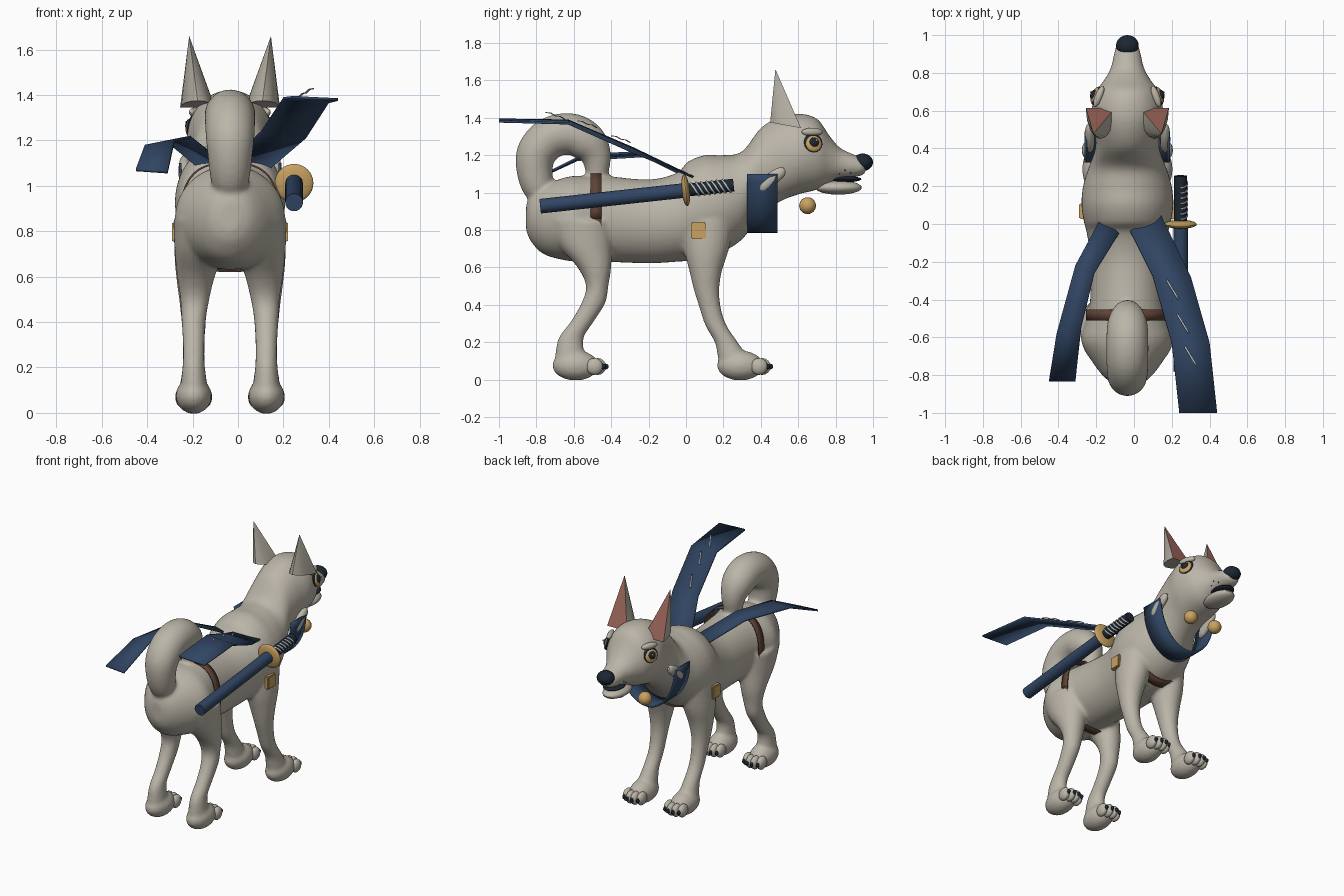
import bpy, bmesh, math
from mathutils import Vector, Matrix
from mathutils.bvhtree import BVHTree

if "Cube" in bpy.data.objects:
    bpy.data.objects.remove(bpy.data.objects["Cube"])

CX = -0.035  # body centre line


def material(name, *rgb):
    m = bpy.data.materials.new(name)
    m.diffuse_color = (*rgb, 1)
    m.use_nodes = True
    m.node_tree.nodes["Principled BSDF"].inputs["Base Color"].default_value = m.diffuse_color
    return m


FUR = material("warm_grey_fur", 0.50, 0.465, 0.395)
NAVY = material("navy_cloth", 0.030, 0.060, 0.125)
DARK = material("dark_navy", 0.012, 0.020, 0.032)
GOLD = material("gold", 0.58, 0.36, 0.12)
BROWN = material("brown_leather", 0.11, 0.055, 0.035)
PINK = material("ear_pink", 0.33, 0.13, 0.10)
LIGHT = material("pale_grey", 0.50, 0.53, 0.55)


def finish(name, bm, *mats, angle=40):
    bmesh.ops.recalc_face_normals(bm, faces=bm.faces)
    me = bpy.data.meshes.new(name)
    bm.to_mesh(me)
    bm.free()
    ob = bpy.data.objects.new(name, me)
    bpy.context.collection.objects.link(ob)
    for m in mats:
        me.materials.append(m)
    bpy.ops.object.select_all(action='DESELECT')
    ob.select_set(True)
    bpy.context.view_layer.objects.active = ob
    bpy.ops.object.shade_smooth_by_angle(angle=math.radians(angle))
    return ob


def spline(rows, steps=5):
    out = []
    for i in range(len(rows) - 1):
        p = [rows[max(i - 1, 0)], rows[i], rows[i + 1], rows[min(i + 2, len(rows) - 1)]]
        for k in range(steps):
            t = k / steps
            out.append([0.5 * (2 * b + (c - a) * t + (2 * a - 5 * b + 4 * c - d) * t * t
                        + (3 * b - a - 3 * c + d) * t ** 3) for a, b, c, d in zip(*p)])
    return out + [list(rows[-1])]


def tube(bm, rows, v=None, n=28):
    """rows: x, y, z, half width, half depth; v: fixed depth direction of the rings"""
    rows = spline(rows)
    pts = [Vector(r[:3]) for r in rows]
    rings = []
    for i, r in enumerate(rows):
        tan = pts[min(i + 1, len(pts) - 1)] - pts[max(i - 1, 0)]
        d = Vector(v) if v else tan.cross(Vector((1, 0, 0))).normalized()
        rings.append([bm.verts.new(pts[i] + Vector((r[3] * math.cos(a), 0, 0)) + d * r[4] * math.sin(a))
                      for a in [math.tau * k / n for k in range(n)]])
    for a, b in zip(rings, rings[1:]):
        for k in range(n):
            bm.faces.new((a[k], a[(k + 1) % n], b[(k + 1) % n], b[k]))
    bm.faces.new(rings[0])
    bm.faces.new(rings[-1])


def ball(bm, loc, size, rot=None, seg=24):
    m = Matrix.Translation(loc) @ (rot.to_matrix().to_4x4() if rot else Matrix()) @ Matrix.Diagonal((*size, 1))
    bmesh.ops.create_uvsphere(bm, u_segments=seg, v_segments=seg // 2, radius=1, matrix=m)


def blob(name, loc, size, mat, rot=None, seg=24):
    bm = bmesh.new()
    ball(bm, loc, size, rot, seg)
    return finish(name, bm, mat)


def rod(name, a, b, r, mat, n=24):
    a, b = Vector(a), Vector(b)
    bm = bmesh.new()
    m = Matrix.Translation((a + b) / 2) @ (b - a).to_track_quat('Z', 'X').to_matrix().to_4x4()
    bmesh.ops.create_cone(bm, cap_ends=True, segments=n, radius1=r, radius2=r, depth=(b - a).length, matrix=m)
    return finish(name, bm, mat)


def sheet(name, left, right, mat, thick=0.012):
    bm = bmesh.new()
    rows = [(bm.verts.new(a), bm.verts.new(b)) for a, b in zip(left, right)]
    for (a, b), (c, d) in zip(rows, rows[1:]):
        bm.faces.new((a, b, d, c))
    ob = finish(name, bm, mat)
    s = ob.modifiers.new("thickness", 'SOLIDIFY')
    s.thickness, s.offset = thick, 0
    return ob


# Body from rump to muzzle: y, top, bottom, half width
outline = [(-.855, .93, .80, .04), (-.83, .99, .74, .10), (-.76, 1.04, .67, .165), (-.63, 1.085, .635, .24),
           (-.53, 1.09, .63, .225), (-.44, 1.09, .63, .2), (-.2, 1.07, .622, .195), (-.05, 1.105, .63, .215),
           (.01, 1.165, .635, .23), (.1, 1.2, .65, .243), (.2, 1.2, .685, .235), (.3, 1.22, .75, .205),
           (.4, 1.345, .875, .17), (.5, 1.405, .95, .175), (.6, 1.422, .99, .19), (.7, 1.395, 1.015, .165),
           (.77, 1.30, 1.05, .118), (.83, 1.235, 1.07, .087), (.93, 1.19, 1.088, .064), (.96, 1.165, 1.105, .045)]
bm = bmesh.new()
tube(bm, [(CX, y, (t + b) / 2, w, (t - b) / 2) for y, t, b, w in outline], (0, 0, 1), 40)

# Legs and paws: y, z, side offset, half width, half depth
front = [(.12, .85, .13, .11, .14), (.11, .7, .145, .10, .12), (.105, .58, .155, .08, .087),
         (.11, .48, .16, .062, .068), (.13, .38, .16, .052, .057), (.16, .29, .16, .048, .057),
         (.215, .2, .16, .05, .062), (.25, .12, .16, .06, .08), (.26, .07, .16, .06, .08)]
rear = [(-.57, .85, .12, .13, .18), (-.54, .72, .135, .11, .145), (-.49, .6, .15, .083, .09),
        (-.475, .5, .155, .064, .06), (-.495, .41, .16, .054, .064), (-.555, .31, .16, .048, .062),
        (-.615, .22, .16, .048, .067), (-.62, .12, .16, .058, .08), (-.62, .07, .16, .058, .08)]
claws = bmesh.new()
toes = bmesh.new()
for s in (-1, 1):
    for leg, foot in ((front, .29), (rear, -.59)):
        tube(bm, [(CX + s * o, y, z, w, d) for y, z, o, w, d in leg], (0, 1, 0))
        ball(bm, (CX + s * .16, foot, .075), (.08, .125, .08))
        for t in (-.054, -.018, .018, .054):
            x = CX + s * .16 + t
            reach = foot + .125 - abs(t) * .45
            ball(toes, (x, reach, .07), (.027, .046, .045), seg=16)
            ball(claws, (x, reach + .042, .07), (.011, .018, .016), seg=10)

# Curled tail
tube(bm, [(CX, y, z, r, r) for y, z, r in
          [(-.74, .95, .06), (-.79, 1.03, .085), (-.81, 1.13, .098), (-.795, 1.22, .107), (-.72, 1.295, .111),
           (-.61, 1.312, .111), (-.525, 1.265, .105), (-.48, 1.19, .08), (-.475, 1.08, .055)]])
body = finish("body", bm, FUR)
r = body.modifiers.new("merge", 'REMESH')
r.mode, r.voxel_size, r.use_smooth_shade = 'VOXEL', 0.012, True
sm = body.modifiers.new("soften", 'SMOOTH')
sm.factor, sm.iterations = 0.5, 5
finish("toes", toes, FUR)
finish("claws", claws, DARK)

# Muzzle details
blob("nose", (CX, .945, 1.162), (.06, .055, .047), DARK)
blob("lower_jaw", (CX, .815, 1.027), (.078, .125, .038), FUR)
blob("mouth", (CX, .85, 1.072), (.066, .088, .017), DARK)

# Eyes and whisker dots sit on the head surface
bpy.context.view_layer.update()
tree = BVHTree.FromObject(body, bpy.context.evaluated_depsgraph_get())
for s in (-1, 1):
    side = "right" if s > 0 else "left"
    hit, nor, _, _ = tree.ray_cast(Vector((CX + s, .68, 1.26)), Vector((-s, 0, 0)))
    q = nor.to_track_quat('Z', 'Y')
    up = Vector((0, 0, .006))
    for part, rad, off, mat in (("rim", .052, .0, DARK), ("iris", .044, .008, GOLD), ("pupil", .026, .017, DARK)):
        blob(f"{side}_eye_{part}", hit + nor * off + (up if part != "iris" else up * 0), (rad, rad, .014), mat, q)
    blob(f"{side}_eye_glint", hit + nor * .031 + Vector((0, .008, .014)), (.006, .006, .003), LIGHT, q, 10)
    blob(f"{side}_brow", hit + Vector((-s * .014, -.005, .064)), (.06, .022, .02), FUR, q)
    for y, z in ((.82, 1.10), (.85, 1.12), (.88, 1.105)):
        dot, n2, _, _ = tree.ray_cast(Vector((CX + s, y, z)), Vector((-s, 0, 0)))
        if dot:
            blob(f"{side}_whisker_dot", dot, (.004, .004, .004), DARK, seg=8)

    # Ears: rounded back, flat front with pink inset
    bm = bmesh.new()
    base = [bm.verts.new((CX + s * (.143 + .077 * math.cos(a)), .615 - .165 * math.sin(a),
                          1.345 + .03 * math.sin(a))) for a in [math.pi * k / 8 for k in range(9)]]
    tip = bm.verts.new((CX + s * .18, .478, 1.66))
    for a, b in zip(base, base[1:]):
        bm.faces.new((a, b, tip))
    bm.faces.new(base)
    inner = bm.faces.new((base[-1], base[0], tip))
    bmesh.ops.inset_region(bm, faces=[inner], thickness=.017, depth=0, use_boundary=True, use_even_offset=True)
    inner.material_index = 1
    finish(f"{side}_ear", bm, FUR, PINK)

    # Neck knots, bells and gold side plates
    bm = bmesh.new()
    tube(bm, [(CX + s * .2, y, z, w * .75, w) for y, z, w in
              [(.385, 1.005, .012), (.41, 1.03, .032), (.46, 1.075, .036), (.51, 1.11, .028), (.53, 1.12, .01)]], n=14)
    finish(f"{side}_knot", bm, FUR)
    blob(f"{side}_bell", (CX + s * .1, .65, .93), (.045, .045, .045), GOLD)
    bm = bmesh.new()
    bmesh.ops.create_cube(bm, size=1, matrix=Matrix.Translation((CX + s * .24, .067, .797))
                          @ Matrix.Diagonal((.03, .082, .09, 1)))
    bmesh.ops.bevel(bm, geom=bm.edges[:], offset=.006, segments=2, affect='EDGES')
    finish(f"{side}_plate", bm, GOLD)

# Collar hanging under the neck
arc = [math.pi * (1 + k / 24) for k in range(25)]
ends = [[(CX + .22 * math.cos(a), y, 1.1 + .31 * math.sin(a)) for a in arc] for y in (.325, .49)]
sheet("collar", *ends, NAVY)

# Leather strap around the hips
loop = []
for k in range(65):
    c, n = math.cos(math.tau * k / 64), math.sin(math.tau * k / 64)
    loop.append((CX + .216 * math.copysign(abs(c) ** .7, c), .862 + .238 * math.copysign(abs(n) ** .8, n)))
sheet("hip_strap", [(x, -.51, z) for x, z in loop], [(x, -.453, z) for x, z in loop], BROWN, .008)

# Leather strap under the chest
under = [(CX + .012 * k, .942 - .262 * math.sqrt(1 - (.012 * k / .235) ** 2)) for k in range(-9, 10)]
sheet("chest_strap", [(x, .17, z - .01) for x, z in under], [(x, .225, z + .012) for x, z in under], BROWN, .009)

# Trailing scarf ends
sheet("right_scarf_tail",
      [(-.02, -.04, 1.12), (.1, -.28, 1.235), (.2, -.63, 1.385), (.24, -1, 1.39)],
      [(.13, .07, 1.07), (.3, -.28, 1.215), (.4, -.63, 1.37), (.44, -1, 1.38)], NAVY)
sheet("left_scarf_tail",
      [(-.17, .04, 1.08), (-.31, -.22, 1.195), (-.41, -.58, 1.175), (-.45, -.83, 1.07)],
      [(-.08, -.05, 1.11), (-.21, -.26, 1.215), (-.28, -.55, 1.2), (-.31, -.83, 1.06)], NAVY)

# Pale stitches on the long scarf end
for x, y, z in ((.2, -.35, 1.285), (.255, -.53, 1.365), (.295, -.7, 1.41)):
    zig = [(x - .03 + .015 * k, y + .05 - .025 * k, z - .018 + .009 * k + .006 * (k % 2)) for k in range(5)]
    sheet("stitch", zig, [(a + .009, b + .004, c) for a, b, c in zig], LIGHT, .004)


# Sword carried on the right side
def along(t):
    return Vector((.247, -.78 + 1.035 * t, .927 + .113 * t))


axis = (along(1) - along(0)).normalized()
rod("scabbard", along(0), along(.74), .039, NAVY)
rod("handle", along(.74), along(1), .034, DARK)
blob("sword_guard", along(.752), (.085, .085, .022), GOLD, axis.to_track_quat('Z', 'X'), 32)

# Slanted wraps on the outer half of the handle
for k in range(7):
    half = [math.pi * (j / 12 - .5) for j in range(13)]
    place = Matrix.Translation(along(.8 + .027 * k)) @ Matrix.Rotation(math.radians(-55), 4, 'X')
    rims = [[place @ Vector((.037 * math.cos(a), .043 * math.sin(a), h)) for a in half] for h in (-.005, .005)]
    sheet("handle_wrap", *rims, LIGHT, .003)
